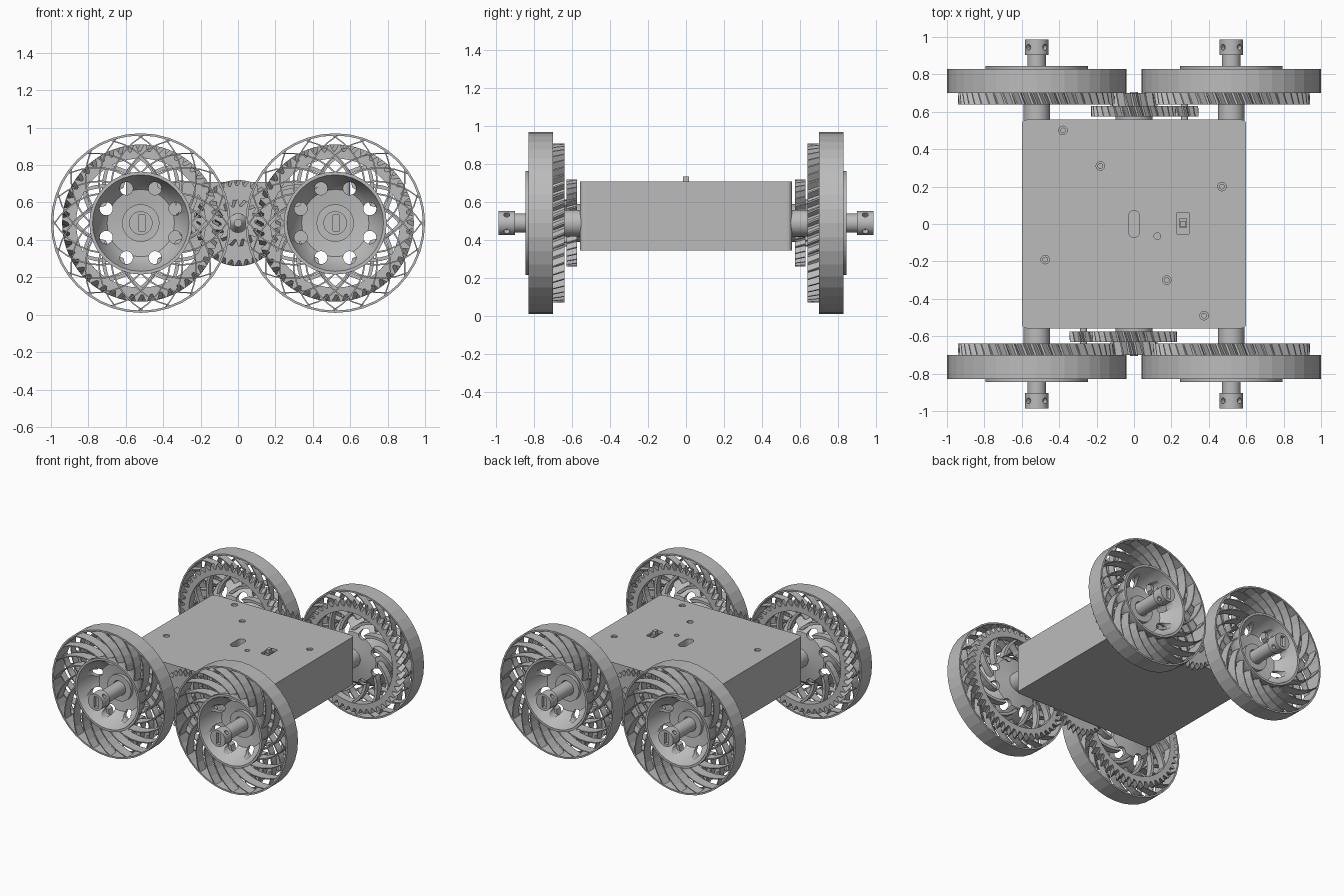
import bpy, bmesh
from math import sin, cos, pi, radians
from mathutils import Matrix, Vector

cube = bpy.data.objects.get("Cube")
if cube:
    bpy.data.objects.remove(cube, do_unlink=True)

grey = bpy.data.materials.new("plain grey")
grey.use_nodes = True
COL = (0.5, 0.5, 0.5, 1)
grey.diffuse_color = COL
grey.node_tree.nodes["Principled BSDF"].inputs["Base Color"].default_value = COL


def finish(name, bm, loc=(0, 0, 0), smooth=False):
    bmesh.ops.recalc_face_normals(bm, faces=bm.faces)
    me = bpy.data.meshes.new(name)
    bm.to_mesh(me)
    bm.free()
    me.materials.append(grey)
    ob = bpy.data.objects.new(name, me)
    ob.location = loc
    bpy.context.collection.objects.link(ob)
    if smooth:
        bpy.ops.object.select_all(action="DESELECT")
        ob.select_set(True)
        bpy.context.view_layer.objects.active = ob
        bpy.ops.object.shade_smooth_by_angle(angle=radians(30))
    return ob


def polar(r, a):
    return r * cos(a), r * sin(a)


def band(bm, outer, inner, y0, y1, twist=0.0, closed=True):
    """Solid between two matching outlines in the xz plane, from y0 to y1."""
    rows = []
    for pts, y, t in ((outer, y0, 0), (outer, y1, twist), (inner, y1, twist), (inner, y0, 0)):
        rows.append([bm.verts.new((x * cos(t) - z * sin(t), y, x * sin(t) + z * cos(t)))
                     for x, z in pts])
    n = len(outer)
    for i in range(n if closed else n - 1):
        j = (i + 1) % n
        for a, b in zip(rows, rows[1:] + rows[:1]):
            bm.faces.new((a[i], a[j], b[j], b[i]))
    if not closed:
        for i in (0, n - 1):
            bm.faces.new([r[i] for r in rows])


def lathe(bm, profile, seg=32):
    """Turn a closed (radius, y) profile about the y axis."""
    rings = [[bm.verts.new((r * cos(2 * pi * k / seg), y, r * sin(2 * pi * k / seg)))
              for k in range(seg)] for r, y in profile]
    for a, b in zip(rings, rings[1:] + rings[:1]):
        for k in range(seg):
            j = (k + 1) % seg
            bm.faces.new((a[k], a[j], b[j], b[k]))


def rod(bm, r, depth, matrix, seg=16):
    bmesh.ops.create_cone(bm, cap_ends=True, segments=seg, radius1=r, radius2=r,
                          depth=depth, matrix=matrix)


def along_y(x, y, z):
    return Matrix.Translation((x, y, z)) @ Matrix.Rotation(pi / 2, 4, "X")


def box(bm, center, size):
    bmesh.ops.create_cube(bm, size=1, matrix=Matrix.Translation(center) @ Matrix.Diagonal((*size, 1)))


def cut(ob, bm):
    """Subtract the cutter mesh and bake the result."""
    cutter = finish("cutter", bm, ob.location)
    cutter.hide_render = True
    mod = ob.modifiers.new("holes", "BOOLEAN")
    mod.object, mod.operation, mod.solver = cutter, "DIFFERENCE", "EXACT"
    bpy.context.view_layer.objects.active = ob
    bpy.ops.object.modifier_apply(modifier=mod.name)
    bpy.data.objects.remove(cutter, do_unlink=True)


def gear_outline(teeth, root, tip):
    pts = []
    for i in range(teeth):
        for f, r in ((0, root), (0.25, root), (0.5, tip), (0.65, tip)):
            pts.append(polar(r, 2 * pi * (i + f) / teeth))
    return pts


def gear(bm, teeth, root, tip, bore, y0, y1, twist=0.0):
    out = gear_outline(teeth, root, tip)
    inner = [tuple(Vector(p).normalized() * bore) for p in out]
    band(bm, out, inner, y0, y1, twist)


def vanes(bm, count, r0, r1, sweep, y0, y1, thick=0.012):
    """Thin curved blades sweeping from radius r0 out to r1."""
    for k in range(count):
        sides = ([], [])
        for i in range(6):
            t = i / 5
            r, a = r0 + (r1 - r0) * t, 2 * pi * k / count + sweep * t
            for side, s in zip(sides, (-1, 1)):
                side.append(polar(r, a + s * thick / 2 / r))
        band(bm, *sides, y0, y1, closed=False)


# Chassis box with rounded upright corners
bm = bmesh.new()
box(bm, (0, 0, 0.527), (1.2, 1.115, 0.365))
upright = [e for e in bm.edges if abs(e.verts[0].co.z - e.verts[1].co.z) > 0.1]
bmesh.ops.bevel(bm, geom=upright, offset=0.025, segments=4, affect="EDGES", profile=0.5)
chassis = finish("chassis", bm)

# Screw holes, slot and switch opening in the lid
bm = bmesh.new()
screws = [(-0.38, 0.5), (-0.18, 0.31), (0.47, 0.2), (-0.475, -0.19), (0.175, -0.3), (0.375, -0.49)]
for x, y in screws:
    rod(bm, 0.023, 0.1, Matrix.Translation((x, y, 0.71)))
rod(bm, 0.018, 0.1, Matrix.Translation((0.125, -0.065, 0.71)))
stadium = []
for k in range(18):
    a = 2 * pi * (k + 0.5) / 18
    stadium.append(bm.verts.new((0.031 * cos(a), 0.031 * sin(a) + (0.04 if sin(a) > 0 else -0.04), 0.66)))
face = bm.faces.new(stadium)
top = bmesh.ops.extrude_face_region(bm, geom=[face])["geom"]
bmesh.ops.translate(bm, vec=(0, 0, 0.1), verts=[v for v in top if isinstance(v, bmesh.types.BMVert)])
box(bm, (0.262, 0.005, 0.71), (0.065, 0.115, 0.04))
cut(chassis, bm)

bm = bmesh.new()
for x, y in screws:
    rod(bm, 0.015, 0.03, Matrix.Translation((x, y, 0.685)))
finish("lid_screws", bm)

bm = bmesh.new()
box(bm, (0.262, 0.005, 0.695), (0.04, 0.055, 0.02))
box(bm, (0.262, 0.0, 0.71), (0.026, 0.034, 0.05))
finish("switch", bm)

# Wheel: rim, crossed vanes, perforated dish, toothed ring, axle, collar
parts = []

bm = bmesh.new()
band(bm, [polar(0.48, 2 * pi * k / 40) for k in range(40)],
     [polar(0.468, 2 * pi * k / 40) for k in range(40)], -0.83, -0.70)
parts.append(finish("rim", bm))

bm = bmesh.new()
vanes(bm, 20, 0.268, 0.472, radians(38), -0.83, -0.755)
vanes(bm, 20, 0.268, 0.472, radians(-38), -0.755, -0.70)
parts.append(finish("wheel_vanes", bm))

bm = bmesh.new()
lathe(bm, [(0.275, -0.845), (0.275, -0.81), (0.235, -0.71), (0.19, -0.66), (0.055, -0.64),
           (0.055, -0.70), (0.1, -0.70), (0.1, -0.675), (0.18, -0.685), (0.215, -0.72), (0.258, -0.845)])
dish = finish("wheel_dish", bm, smooth=True)
bm = bmesh.new()
for k in range(8):
    x, z = polar(0.2, 2 * pi * (k + 0.5) / 8)
    rod(bm, 0.035, 0.4, along_y(x, -0.72, z))
cut(dish, bm)
parts.append(dish)

bm = bmesh.new()
gear(bm, 48, 0.385, 0.42, 0.345, -0.70, -0.64, 0.06)
vanes(bm, 12, 0.21, 0.35, radians(30), -0.70, -0.65, 0.03)
parts.append(finish("wheel_gear", bm))

bm = bmesh.new()
rod(bm, 0.07, 0.13, along_y(0, -0.595, 0), 32)
rod(bm, 0.05, 0.3, along_y(0, -0.77, 0), 32)
parts.append(finish("axle", bm, smooth=True))

bm = bmesh.new()
rod(bm, 0.063, 0.085, along_y(0, -0.945, 0), 32)
collar = finish("axle_collar", bm, smooth=True)
bm = bmesh.new()
for k in range(4):
    a = pi / 4 + k * pi / 2
    m = Matrix.Rotation(a, 4, "Y") @ Matrix.Translation((0, -0.945, 0.06))
    rod(bm, 0.016, 0.05, m, 12)
box(bm, (0.005, -0.985, 0), (0.035, 0.05, 0.085))
cut(collar, bm)
parts.append(collar)

# Transfer gears at the middle of each side, with the drive pinion
drive = []
bm = bmesh.new()
gear(bm, 32, 0.2, 0.23, 0.05, -0.63, -0.575, 0.08)
gear(bm, 14, 0.09, 0.125, 0.05, -0.70, -0.63, 0.15)
lathe(bm, [(0.1, -0.55), (0.1, -0.58), (0.02, -0.705), (0.02, -0.55)])
drive.append(finish("transfer_gear", bm))
bm = bmesh.new()
for x in (-0.27,):
    gear(bm, 10, 0.05, 0.075, 0.012, -0.63, -0.575, 0.2)
    rod(bm, 0.02, 0.1, along_y(0, -0.59, 0), 12)
    bmesh.ops.translate(bm, verts=bm.verts, vec=(x, 0, 0))
drive.append(finish("drive_pinion", bm))


def place(ob, spots):
    for i, (x, turn, label) in enumerate(spots):
        o = ob if i == len(spots) - 1 else ob.copy()
        if o is not ob:
            bpy.context.collection.objects.link(o)
        o.location = (x, 0, 0.49)
        o.rotation_euler = (0, 0, turn)
        o.name = label + "_" + o.name.split(".")[0]


for ob in parts:
    place(ob, [(0.52, 0, "front_left"), (-0.52, 0, "front_right"),
               (0.52, pi, "back_left"), (-0.52, pi, "back_right")])
for ob in drive:
    place(ob, [(0, 0, "front"), (0, pi, "back")])
